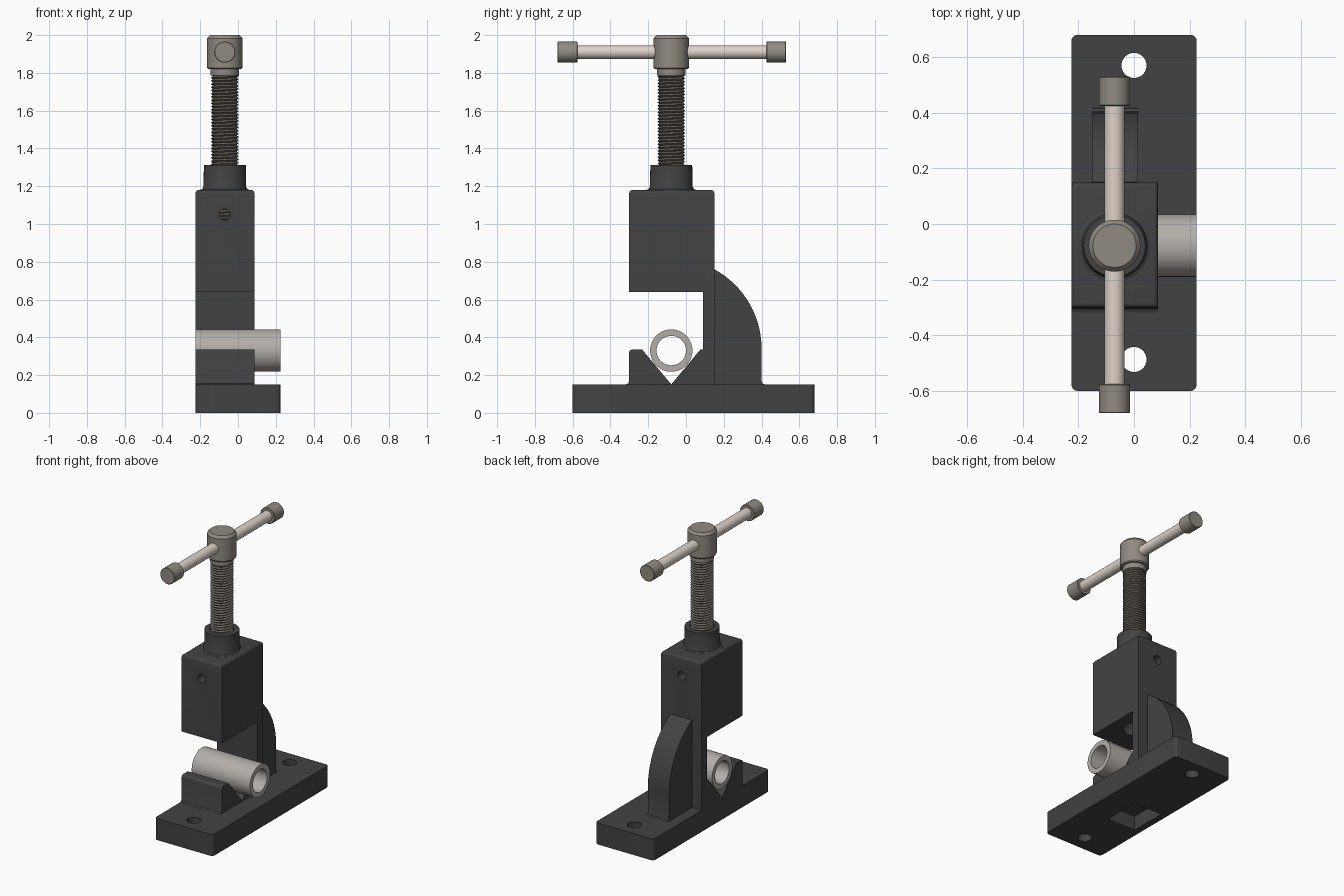
import bpy, bmesh, math
from mathutils import Matrix

if "Cube" in bpy.data.objects:
    bpy.data.objects.remove(bpy.data.objects["Cube"])

AX, AY = -0.07, -0.078          # screw axis
ROT = {'Z': Matrix(), 'X': Matrix.Rotation(math.pi / 2, 4, 'Y'),
       'Y': Matrix.Rotation(-math.pi / 2, 4, 'X')}


def material(name, rgb):
    m = bpy.data.materials.new(name)
    m.diffuse_color = (*rgb, 1)
    m.use_nodes = True
    m.node_tree.nodes["Principled BSDF"].inputs["Base Color"].default_value = m.diffuse_color
    return m


IRON = material("cast_iron", (0.055, 0.055, 0.055))
STEEL = material("dull_steel", (0.28, 0.255, 0.22))
DARK = material("screw_steel", (0.14, 0.13, 0.11))
ROD = material("bright_rod", (0.72, 0.65, 0.59))
PIPE = material("pipe_grey", (0.45, 0.43, 0.40))


def finish(name, bm, mat=None, recalc=True):
    bmesh.ops.remove_doubles(bm, verts=bm.verts, dist=1e-5)
    if recalc:
        bmesh.ops.recalc_face_normals(bm, faces=bm.faces)
    me = bpy.data.meshes.new(name)
    bm.to_mesh(me)
    bm.free()
    ob = bpy.data.objects.new(name, me)
    bpy.context.collection.objects.link(ob)
    if mat:
        me.materials.append(mat)
    return ob


def bevel(bm, test, width, segs=4):
    edges = [e for e in bm.edges if test(*[v.co for v in e.verts])]
    bmesh.ops.bevel(bm, geom=edges, offset=width, segments=segs, affect='EDGES', profile=0.5)


def prism(pts, x0, x1):
    """Extrude a (y, z) outline along x."""
    bm = bmesh.new()
    f = bm.faces.new([bm.verts.new((x0, y, z)) for y, z in pts])
    ext = bmesh.ops.extrude_face_region(bm, geom=[f])
    for g in ext['geom']:
        if isinstance(g, bmesh.types.BMVert):
            g.co.x = x1
    bmesh.ops.recalc_face_normals(bm, faces=bm.faces)
    return bm


def lathe(name, prof, loc, axis='Z', mat=None, closed=False, n=48):
    """Revolve (radius, height) points about an axis."""
    bm = bmesh.new()
    rings = [[bm.verts.new((r * math.cos(2 * math.pi * i / n),
                            r * math.sin(2 * math.pi * i / n), h)) for i in range(n)]
             for r, h in prof]
    pairs = list(zip(rings, rings[1:])) + ([(rings[-1], rings[0])] if closed else [])
    for a, b in pairs:
        for i in range(n):
            j = (i + 1) % n
            bm.faces.new((a[i], a[j], b[j], b[i]))
    if not closed:
        for r in (rings[0], rings[-1]):
            bm.faces.new(r)
    bmesh.ops.transform(bm, matrix=Matrix.Translation(loc) @ ROT[axis], verts=bm.verts)
    return finish(name, bm, mat)


def cut(ob, *cutters):
    bpy.context.view_layer.objects.active = ob
    for c in cutters:
        c.hide_render = True
        m = ob.modifiers.new("cut", 'BOOLEAN')
        m.operation, m.solver, m.object = 'DIFFERENCE', 'EXACT', c
        bpy.ops.object.modifier_apply(modifier=m.name)
        bpy.data.objects.remove(c, do_unlink=True)


def drill(loc, r, length, axis='Z'):
    return lathe("cutter", [(r, -length / 2), (r, length / 2)], loc, axis)


# Base plate with bolt holes and an underside pocket
bm = prism([(-0.60, 0), (0.68, 0), (0.68, 0.15), (-0.60, 0.15)], -0.225, 0.225)
bevel(bm, lambda a, b: abs(a.z - b.z) > 0.1, 0.022)
base = finish("base_plate", bm, IRON)
pocket = finish("cutter", prism([(AY - 0.13, -0.1), (AY + 0.13, -0.1),
                                 (AY + 0.13, 0.10), (AY - 0.13, 0.10)], AX - 0.11, AX + 0.11))
cut(base, drill((0, 0.57, 0.08), 0.045, 0.5), drill((0, -0.487, 0.08), 0.045, 0.5), pocket)

# C-shaped frame with V jaw, screw bore and cross hole
bm = prism([(-0.32, 0.13), (-0.318, 0.151), (-0.306, 0.156), (-0.301, 0.17), (-0.301, 0.335),
            (-0.232, 0.335), (AY, 0.151), (0.076, 0.335), (0.09, 0.335), (0.09, 0.64),
            (-0.301, 0.64), (-0.301, 1.18), (0.15, 1.18), (0.15, 0.13)], -0.225, 0.087)
bevel(bm, lambda a, b: min(a.z, b.z) > 1.17, 0.018)
bevel(bm, lambda a, b: max(abs(a.z - 0.335), abs(b.z - 0.335)) < 0.002
      and max(a.y, b.y) < -0.3, 0.016)
frame = finish("frame", bm, IRON)
cut(frame, drill((AX, AY, 0.95), 0.076, 0.8), drill((AX, AY, 1.05), 0.03, 1.0, 'Y'))

# Curved rear rib, concentric with the clamped pipe
arc = [(AY + 0.478 * math.cos(t), 0.34 + 0.478 * math.sin(t))
       for t in [math.radians(61.5) * i / 20 for i in range(21)]]
finish("rear_rib", prism([(0.12, 0.13), (0.418, 0.13), (0.416, 0.151), (0.405, 0.156), (0.40, 0.17)]
                         + arc + [(0.15, 0.775), (0.12, 0.775)], -0.15, 0.015), IRON)

# Collar ring on top of the frame
lathe("screw_collar", [(0.076, 1.17), (0.13, 1.17), (0.13, 1.181), (0.118, 1.186), (0.112, 1.20),
                       (0.111, 1.312), (0.076, 1.312)], (AX, AY, 0), mat=IRON, closed=True)

# Helical screw thread, open at the lower end inside the bore
bm = bmesh.new()
N, PITCH, Z0, Z1 = 32, 0.017, 0.67, 1.80
steps = int((Z1 - Z0) / PITCH * N)
root, crest = [], []
for i in range(steps + N + 1):
    t = 2 * math.pi * i / N
    z = Z0 + PITCH * i / N
    c, s = math.cos(t), math.sin(t)
    root.append(bm.verts.new((AX + 0.064 * c, AY + 0.064 * s, z)))
    crest.append(bm.verts.new((AX + 0.073 * c, AY + 0.073 * s, z + PITCH / 2)))
for i in range(steps):
    bm.faces.new((root[i], root[i + 1], crest[i + 1], crest[i]))
    bm.faces.new((crest[i], crest[i + 1], root[i + 1 + N], root[i + N]))
bmesh.ops.delete(bm, geom=[v for v in bm.verts if not v.link_faces], context='VERTS')
finish("screw_thread", bm, DARK, recalc=False)

# Screw head, handle rod and end knobs
lathe("screw_head", [(0.075, 1.785), (0.075, 1.82), (0.088, 1.82), (0.093, 1.827), (0.093, 1.983),
                     (0.078, 2.0)], (AX, AY, 0), mat=STEEL)
lathe("handle_rod", [(0.036, -0.62), (0.036, 0.48)], (AX, 0, 1.91), 'Y', ROD)
for label, y in (("front", -0.68), ("rear", 0.425)):
    lathe(label + "_handle_knob", [(0.053, 0), (0.056, 0.003), (0.056, 0.102), (0.053, 0.105)],
          (AX, y, 1.91), 'Y', STEEL)

# Pipe resting in the V jaw
lathe("clamped_pipe", [(0.078, -0.225), (0.112, -0.225), (0.112, 0.225), (0.078, 0.225)],
      (0, AY, 0.33), 'X', PIPE, closed=True, n=64)

# Smooth round surfaces, keep machined edges crisp
for ob in bpy.context.scene.objects:
    ob.select_set(True)
    bpy.context.view_layer.objects.active = ob
bpy.ops.object.shade_smooth_by_angle(angle=math.radians(30))
